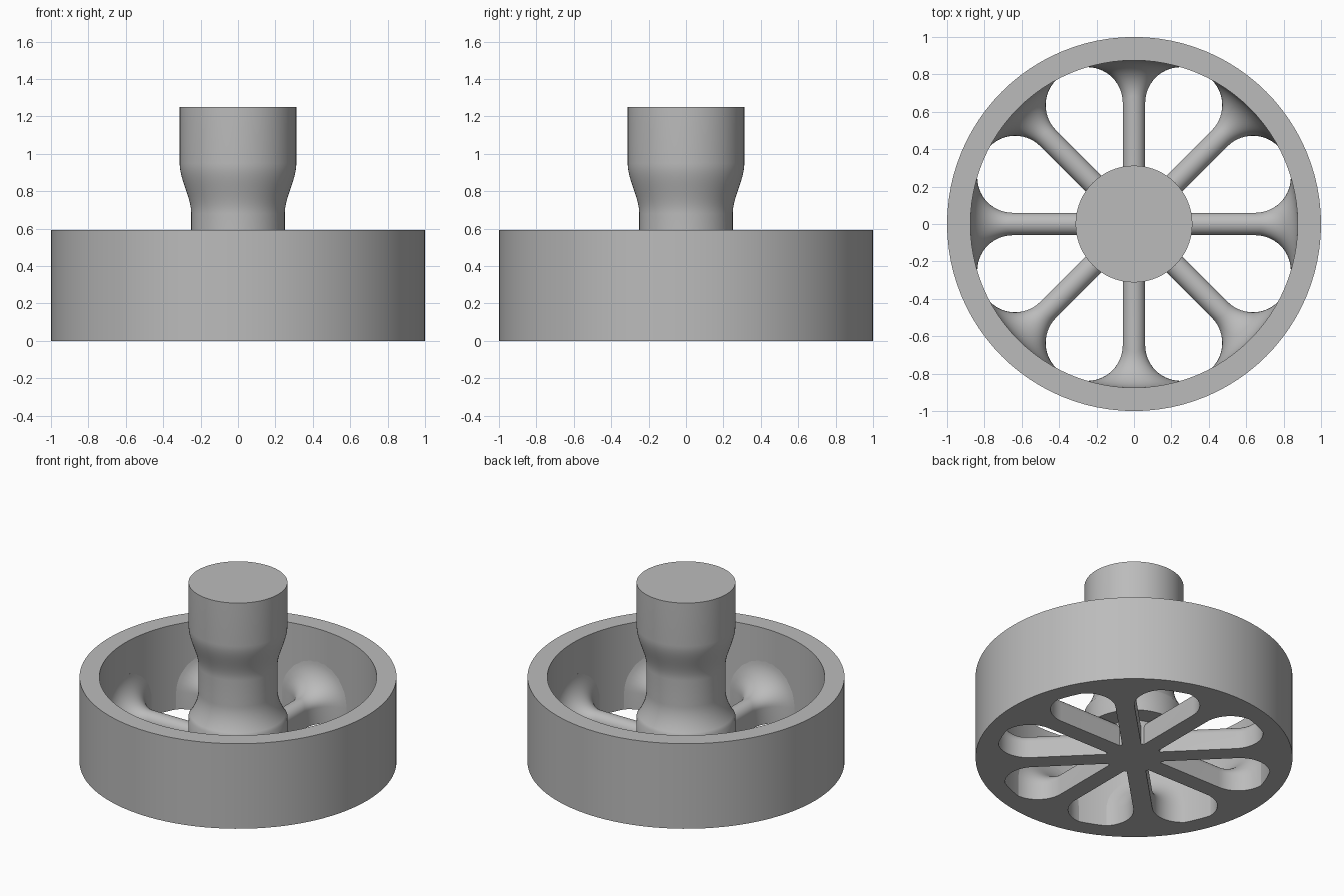
import bpy, bmesh, math
from mathutils import Matrix

cube = bpy.data.objects.get("Cube")
if cube:
    bpy.data.objects.remove(cube, do_unlink=True)

# Single plain metal colour
metal = bpy.data.materials.new("plain_grey")
metal.use_nodes = True
GREY = (0.5, 0.5, 0.5, 1)
metal.diffuse_color = GREY
metal.node_tree.nodes["Principled BSDF"].inputs["Base Color"].default_value = GREY


def finish(bm, name):
    bmesh.ops.remove_doubles(bm, verts=bm.verts, dist=1e-5)
    bmesh.ops.recalc_face_normals(bm, faces=bm.faces)
    mesh = bpy.data.meshes.new(name)
    bm.to_mesh(mesh)
    bm.free()
    mesh.materials.append(metal)
    obj = bpy.data.objects.new(name, mesh)
    bpy.context.collection.objects.link(obj)
    bpy.ops.object.select_all(action="DESELECT")
    obj.select_set(True)
    bpy.context.view_layer.objects.active = obj
    bpy.ops.object.shade_smooth_by_angle(angle=math.radians(35))
    return obj


def lathe(name, profile, closed=False, steps=96):
    """Turn a (radius, height) profile around the z axis."""
    bm = bmesh.new()
    verts = [bm.verts.new((r, 0, z)) for r, z in profile]
    pairs = list(zip(verts, verts[1:]))
    if closed:
        pairs.append((verts[-1], verts[0]))
    edges = [bm.edges.new(p) for p in pairs]
    bmesh.ops.spin(bm, geom=verts + edges, cent=(0, 0, 0), axis=(0, 0, 1),
                   angle=math.tau, steps=steps, use_merge=False)
    return finish(bm, name)


# Outer rim
RIM = 0.875
HEIGHT = 0.592
lathe("rim", [(RIM, 0), (1, 0), (1, HEIGHT), (RIM, HEIGHT)], closed=True)

# Hub post: flared foot, narrow neck, wider head
NECK, HEAD, FOOT = 0.25, 0.312, 0.17
post = [(0, FOOT), (HEAD, FOOT), (HEAD, 0.32)]
for i in range(1, 11):
    t = i / 10
    post.append((HEAD - (HEAD - NECK) * (1 - (1 - t) ** 2), 0.32 + 0.18 * t))
for i in range(15):
    t = i / 14
    post.append((NECK + (HEAD - NECK) * t * t * (3 - 2 * t), 0.68 + 0.27 * t))
post += [(HEAD, 1.25), (0, 1.25)]
lathe("hub_post", post)

# Core that joins the spokes under the post
lathe("hub_core", [(0, 0), (0.18, 0), (0.18, FOOT + 0.02), (0, FOOT + 0.02)], steps=48)

# Spokes: flat bottom, upright sides, round top, flaring into the rim
HALF, FILLET, AXIS = 0.06, 0.19, 0.115
ARC, FLARE = 20, 14


def section(width, radius_at):
    """Cross-section points; radius_at gives the reach for each arc angle."""
    points = []
    for k in range(ARC + 1):
        a = math.pi * k / ARC
        points.append((radius_at(a), width * math.cos(a), AXIS + width * math.sin(a)))
    points.append((radius_at(math.pi), -width, 0))
    points.append((radius_at(0), width, 0))
    return points


def rim_reach(a):
    return math.sqrt(RIM ** 2 - ((HALF + FILLET) * math.cos(a)) ** 2)


def spoke(name, angle):
    rings = [section(HALF, lambda a: 0.02)]
    for i in range(FLARE + 1):
        t = math.pi / 2 * i / FLARE
        out = FILLET * (math.sin(t) - 1)
        rings.append(section(HALF + FILLET * (1 - math.cos(t)),
                             lambda a: rim_reach(a) + out))
    rings.append(section(HALF + FILLET, lambda a: rim_reach(a) + 0.05))
    bm = bmesh.new()
    loops = [[bm.verts.new(p) for p in ring] for ring in rings]
    for low, high in zip(loops, loops[1:]):
        for k in range(len(low)):
            n = (k + 1) % len(low)
            bm.faces.new((low[k], low[n], high[n], high[k]))
    bm.faces.new(loops[0])
    bm.faces.new(loops[-1])
    bmesh.ops.transform(bm, matrix=Matrix.Rotation(angle, 4, "Z"), verts=bm.verts)
    return finish(bm, name)


for n in range(8):
    spoke(f"spoke_{n + 1}", math.tau * n / 8)
